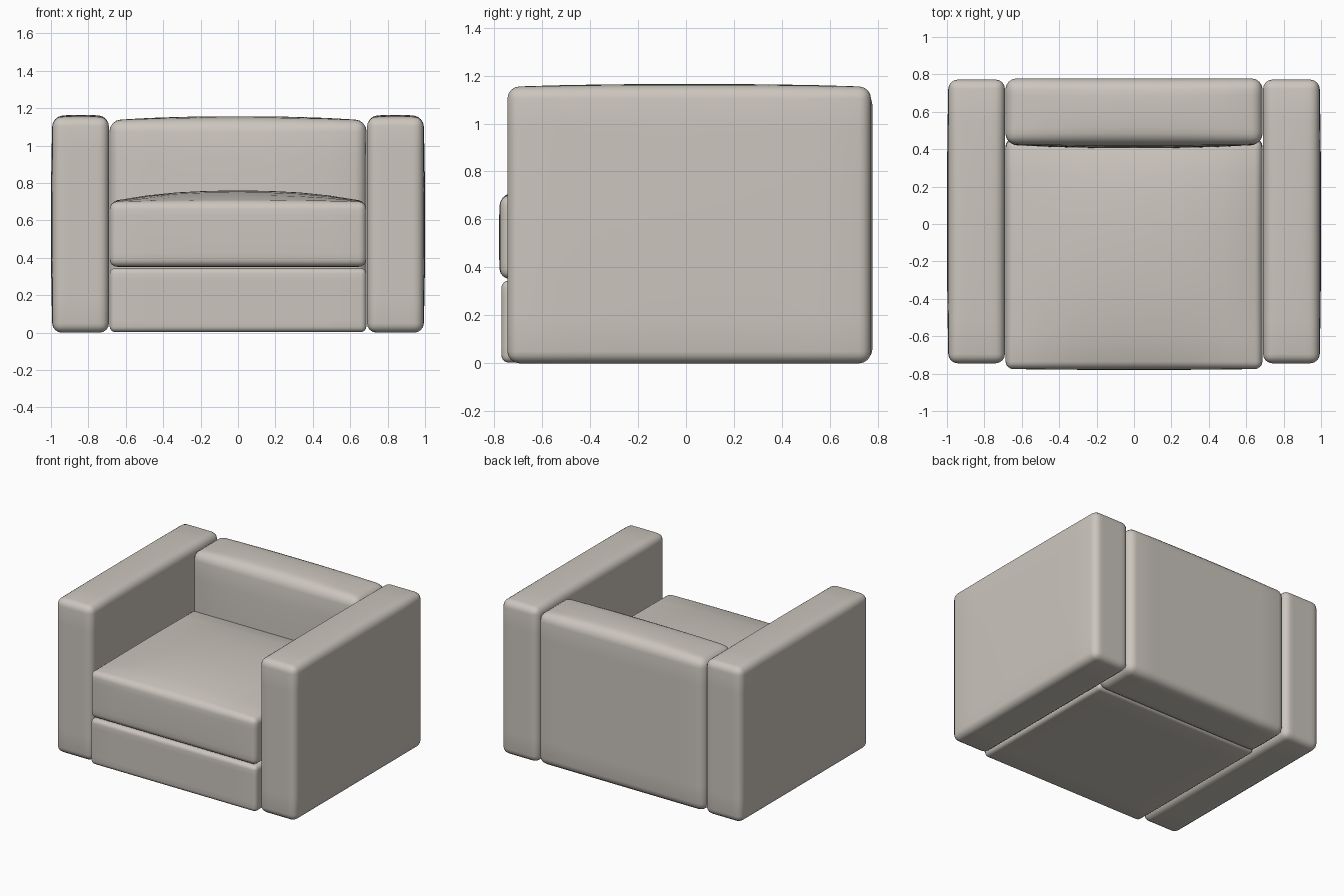
import bpy, bmesh
from mathutils import Vector

if "Cube" in bpy.data.objects:
    bpy.data.objects.remove(bpy.data.objects["Cube"])

fabric = bpy.data.materials.new("warm grey fabric")
fabric.diffuse_color = (0.60, 0.56, 0.51, 1)
fabric.use_nodes = True
fabric.node_tree.nodes["Principled BSDF"].inputs["Base Color"].default_value = fabric.diffuse_color


def pad(name, lo, hi, radius, bulges=(), cuts=7):
    """Rounded upholstered block. bulges: (axis, side, amount) per face."""
    lo, hi = Vector(lo), Vector(hi)
    mid, half = (lo + hi) / 2, (hi - lo) / 2
    bm = bmesh.new()
    bmesh.ops.create_cube(bm, size=2)
    for v in bm.verts:
        v.co = Vector([v.co[i] * half[i] for i in range(3)])
    bmesh.ops.bevel(bm, geom=bm.edges[:], offset=radius, segments=4,
                    profile=0.5, affect='EDGES')
    # grid cuts so the faces can swell
    for axis in range(3):
        n = Vector((0, 0, 0))
        n[axis] = 1
        for k in range(1, cuts + 1):
            t = (half[axis] - radius) * (2 * k / (cuts + 1) - 1)
            bmesh.ops.bisect_plane(bm, geom=bm.verts[:] + bm.edges[:] + bm.faces[:],
                                   plane_co=n * t, plane_no=n)
    for v in bm.verts:
        c = v.co.copy()
        for axis, side, amount in bulges:
            w = max(0, c[axis] * side / half[axis])
            for o in range(3):
                if o != axis:
                    w *= max(0, 1 - (abs(c[o]) / half[o]) ** 2.4)
            v.co[axis] += side * amount * w
        v.co += mid
    bmesh.ops.recalc_face_normals(bm, faces=bm.faces[:])
    me = bpy.data.meshes.new(name)
    bm.to_mesh(me)
    bm.free()
    for p in me.polygons:
        p.use_smooth = True
    me.materials.append(fabric)
    ob = bpy.data.objects.new(name, me)
    bpy.context.collection.objects.link(ob)
    return ob


# arms, mirrored left and right
for s, name in ((-1, "left_arm"), (1, "right_arm")):
    xs = sorted((s * 0.69, s * 0.992))
    pad(name, (xs[0], -0.745, 0), (xs[1], 0.772, 1.153), 0.05,
        [(0, s, 0.008), (2, 1, 0.012)])

# backrest, crowned on top and swollen at the front
pad("backrest", (-0.688, 0.425, 0.003), (0.688, 0.778, 1.135), 0.06,
    [(2, 1, 0.022), (1, -1, 0.02)])

# seat cushion with domed top
pad("seat_cushion", (-0.686, -0.775, 0.352), (0.686, 0.45, 0.70), 0.04,
    [(2, 1, 0.06), (1, -1, 0.005)])

# base under the cushion
pad("base", (-0.686, -0.77, 0.003), (0.686, 0.45, 0.345), 0.03)
